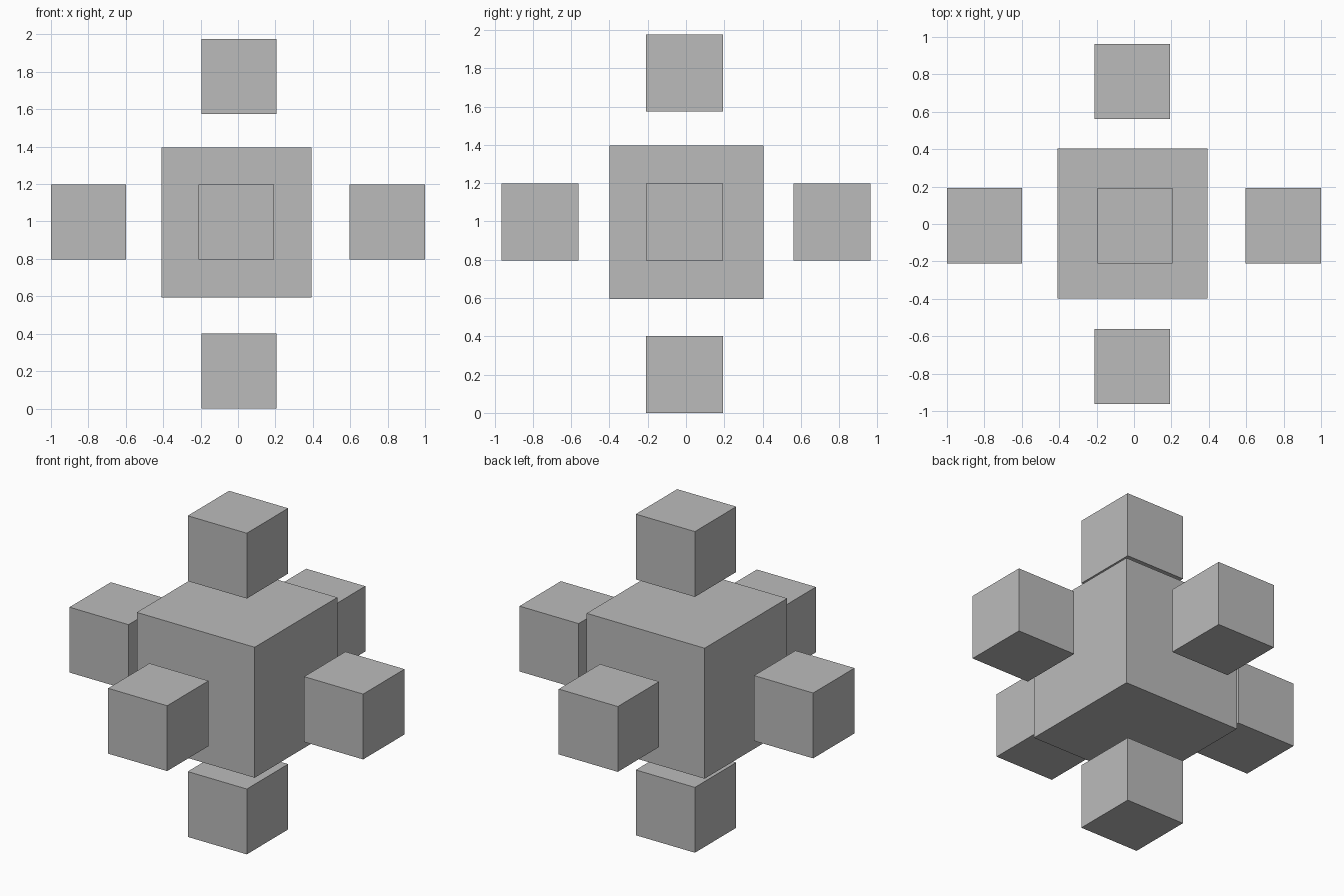
import bpy

# Remove the default object
default = bpy.data.objects.get("Cube")
if default:
    bpy.data.objects.remove(default, do_unlink=True)

# Single plain grey material
grey = bpy.data.materials.new("plain_grey")
grey.use_nodes = True
color = (0.5, 0.5, 0.5, 1.0)
grey.diffuse_color = color
grey.node_tree.nodes["Principled BSDF"].inputs["Base Color"].default_value = color


def add_block(name, size, center):
    bpy.ops.mesh.primitive_cube_add(size=size, location=center)
    block = bpy.context.object
    block.name = name
    block.data.name = name
    block.data.materials.append(grey)
    return block


CORE = 0.803
SMALL = 0.402
MID_Z = 0.997

# Large central block
add_block("core_block", CORE, (-0.008, 0.002, 0.995))

# Six small floating blocks, one facing each side of the core
satellites = {
    "left_block": (0.798, -0.009, MID_Z),
    "right_block": (-0.799, -0.009, MID_Z),
    "front_block": (-0.009, -0.762, MID_Z),
    "back_block": (-0.009, 0.762, MID_Z),
    "top_block": (0.006, -0.009, 1.775),
    "bottom_block": (0.006, -0.009, SMALL / 2),
}
for name, center in satellites.items():
    add_block(name, SMALL, center)
